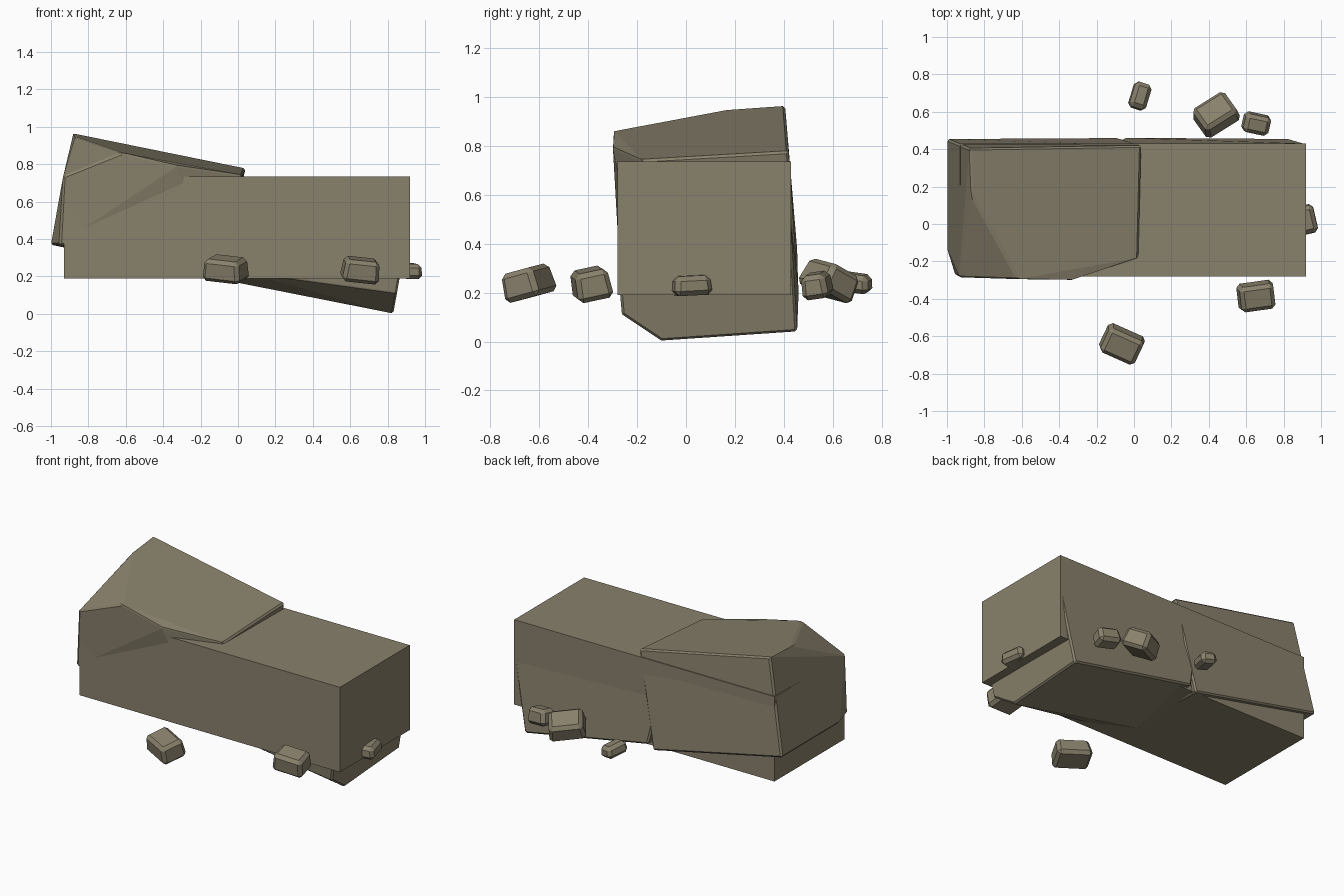
import bpy, bmesh
from math import radians
from mathutils import Euler, Matrix, Vector

if "Cube" in bpy.data.objects:
    bpy.data.objects.remove(bpy.data.objects["Cube"], do_unlink=True)

stone = bpy.data.materials.new("warm_grey_stone")
stone.use_nodes = True
colour = (0.25, 0.22, 0.15, 1)
stone.diffuse_color = colour
stone.node_tree.nodes["Principled BSDF"].inputs["Base Color"].default_value = colour


def finish(name, bm, bevel=0):
    """Turn a bmesh into a stone object, with optional worn edges."""
    bmesh.ops.recalc_face_normals(bm, faces=bm.faces)
    mesh = bpy.data.meshes.new(name)
    bm.to_mesh(mesh)
    bm.free()
    mesh.materials.append(stone)
    obj = bpy.data.objects.new(name, mesh)
    bpy.context.collection.objects.link(obj)
    if bevel:
        mod = obj.modifiers.new("worn_edges", 'BEVEL')
        mod.width = bevel
        mod.segments = 1
        mod.limit_method = 'ANGLE'
        mod.angle_limit = radians(25)
    return obj


def boulder(name, points):
    """Convex faceted rock around a few corner points."""
    bm = bmesh.new()
    for p in points:
        bm.verts.new(p)
    res = bmesh.ops.convex_hull(bm, input=bm.verts)
    spare = {v for v in res["geom_interior"] + res["geom_unused"]
             if isinstance(v, bmesh.types.BMVert) and v.is_valid}
    bmesh.ops.delete(bm, geom=list(spare), context='VERTS')
    bmesh.ops.dissolve_limit(bm, angle_limit=radians(4), verts=bm.verts, edges=bm.edges)
    return finish(name, bm, 0.01)


def block(name, loc, size, rot=(0, 0, 0), bevel=0, taper=1):
    """Box with a slightly smaller top, turned by degrees."""
    bm = bmesh.new()
    bmesh.ops.create_cube(bm, size=1)
    for v in bm.verts:
        if v.co.z > 0:
            v.co.x *= taper
            v.co.y *= taper
    turn = Euler([radians(a) for a in rot]).to_matrix().to_4x4()
    bm.transform(Matrix.Translation(loc) @ turn @ Matrix.Diagonal(Vector((*size, 1))))
    return finish(name, bm, bevel)


# Long straight slab
block("main_slab", (-0.005, 0.075, 0.4625), (1.85, 0.71, 0.545))

# Leaning rock over the left end
boulder("upper_boulder", [
    (-.88, .405, .965), (-.87, .16, .948), (-.62, -.295, .862),
    (-.33, -.30, .795), (.025, -.18, .743), (.04, .42, .778),
    (-1.0, .455, .37), (-.085, .46, .175), (-1.0, -.13, .37),
    (-.955, -.275, .37), (-.935, -.285, .735), (-.55, -.28, .64),
    (-.1, -.18, .22)])

# Sunken rock under the right end
boulder("lower_boulder", [
    (.83, -.10, .002), (.83, .455, .04), (.85, -.262, .11),
    (.865, -.27, .2), (.915, .43, .47), (.90, -.2, .4),
    (0, .41, .72), (-.05, .462, .205), (-.11, .43, .5),
    (-.12, -.1, .19), (.05, -.262, .22)])

# Loose stones around the base: position, size, rotation
loose_stones = {
    "front_left_stone": ((-.065, -.645, .24), (.22, .16, .12), (14, 6, -24)),
    "front_right_stone": ((.655, -.388, .235), (.20, .15, .12), (12, 6, 8)),
    "end_stone": ((.91, .02, .23), (.13, .16, .08), (3, 2, 13)),
    "back_large_stone": ((.437, .587, .25), (.22, .17, .12), (-25, 8, 32)),
    "back_right_stone": ((.655, .535, .23), (.15, .11, .10), (8, 8, -12)),
    "back_left_stone": ((.033, .685, .242), (.10, .15, .075), (-8, 8, -18)),
}
for name, (loc, size, rot) in loose_stones.items():
    block(name, loc, size, rot, bevel=0.02, taper=0.9)
